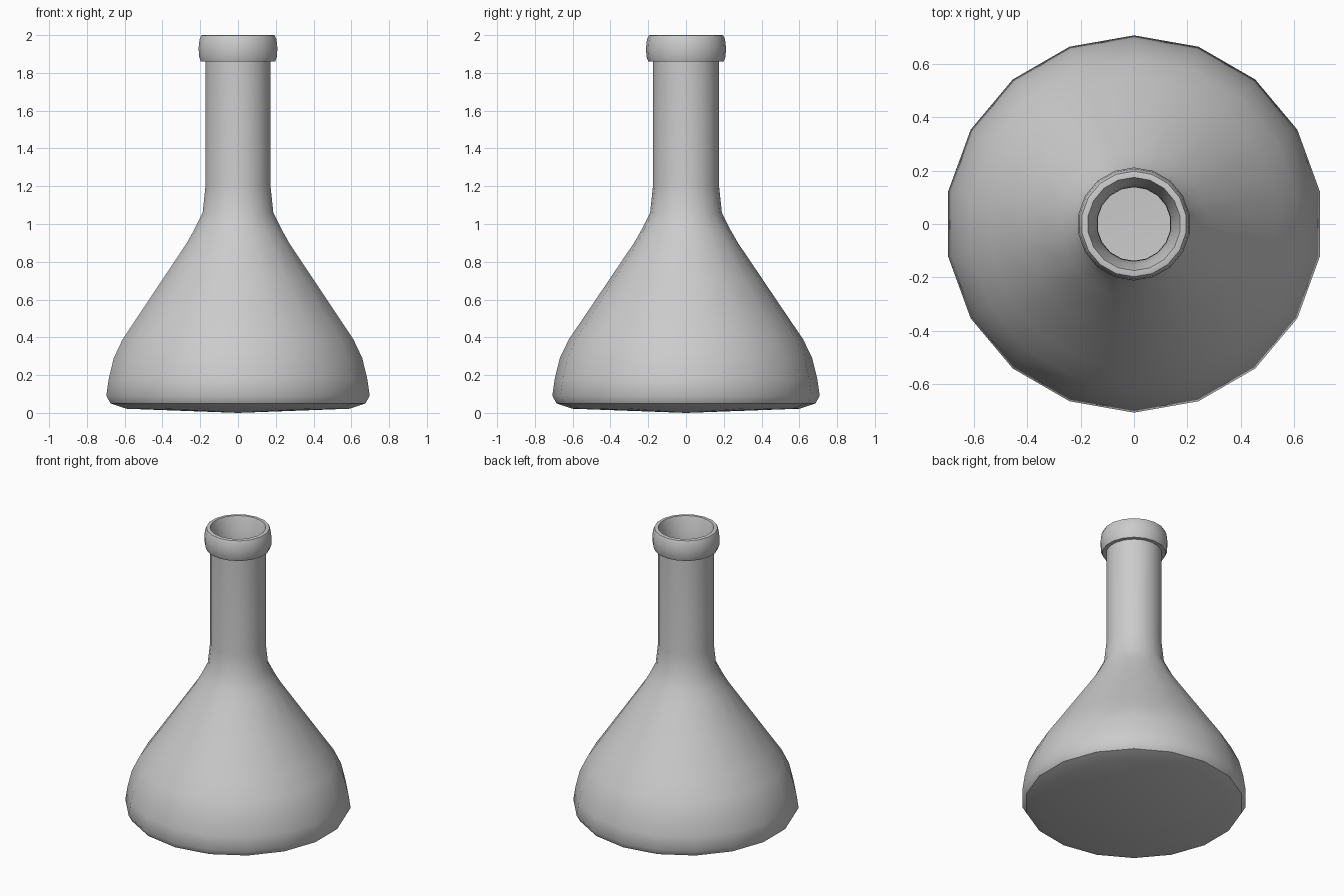
import bpy, bmesh, math

if "Cube" in bpy.data.objects:
    bpy.data.objects.remove(bpy.data.objects["Cube"])

SIDES = 18


def lathe(name, profile):
    """Revolve (radius, z) points about z; radius 0 makes a pole."""
    bm = bmesh.new()
    rings = []
    for r, z in profile:
        if r == 0:
            rings.append([bm.verts.new((0, 0, z))] * SIDES)
        else:
            rings.append([bm.verts.new((r * math.cos(a), r * math.sin(a), z))
                          for a in (math.pi / 2 + 2 * math.pi * i / SIDES
                                    for i in range(SIDES))])
    for lo, hi in zip(rings, rings[1:]):
        for i in range(SIDES):
            j = (i + 1) % SIDES
            corners = list(dict.fromkeys((lo[i], lo[j], hi[j], hi[i])))
            bm.faces.new(corners)
    bmesh.ops.recalc_face_normals(bm, faces=bm.faces)
    mesh = bpy.data.meshes.new(name)
    bm.to_mesh(mesh)
    bm.free()
    obj = bpy.data.objects.new(name, mesh)
    bpy.context.collection.objects.link(obj)
    bpy.context.view_layer.objects.active = obj
    obj.select_set(True)
    bpy.ops.object.shade_smooth_by_angle(angle=math.radians(40))
    obj.select_set(False)
    return obj


# Outer wall: base, flared body, neck
outer = [(0, 0), (0.6, 0.022), (0.685, 0.05), (0.708, 0.09),
         (0.695, 0.18), (0.668, 0.29), (0.62, 0.39), (0.545, 0.5),
         (0.41, 0.70), (0.275, 0.9), (0.235, 0.97), (0.19, 1.06),
         (0.175, 1.2), (0.175, 1.86)]

# Rolled lip around the mouth
lip = [(0.2, 1.86), (0.209, 1.885), (0.212, 1.93), (0.207, 1.975),
       (0.198, 1.998), (0.19, 2.0), (0.175, 2.0), (0.17, 1.985)]

# Inner wall down to the floor
inner = [(0.148, 1.9), (0.14, 1.84), (0.14, 1.2), (0.138, 1.08),
         (0.185, 0.97), (0.235, 0.89), (0.375, 0.68), (0.51, 0.48),
         (0.585, 0.37), (0.63, 0.28), (0.66, 0.17), (0.67, 0.1),
         (0.65, 0.075), (0.57, 0.055), (0, 0.035)]

lathe("flask", outer + lip + inner)
